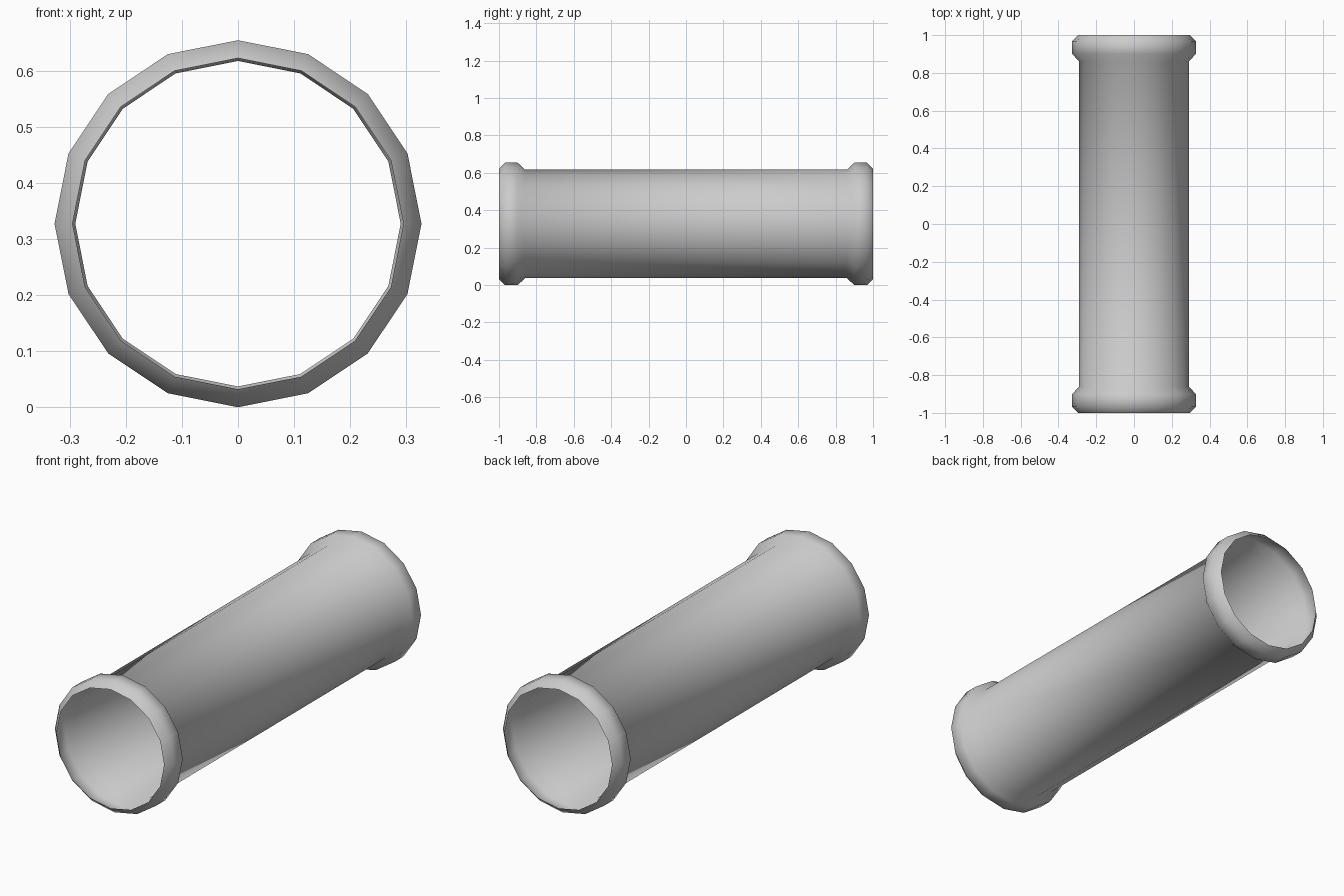
import bpy, bmesh, math

if "Cube" in bpy.data.objects:
    bpy.data.objects.remove(bpy.data.objects["Cube"])

SIDES = 16
CENTRE_Z = 0.327


def lathe_along_y(name, profile):
    """Open 16-sided shell from (y, radius) stations."""
    bm = bmesh.new()
    rings = []
    for y, r in profile:
        rings.append([bm.verts.new((r * math.sin(2 * math.pi * i / SIDES), y,
                                    CENTRE_Z + r * math.cos(2 * math.pi * i / SIDES)))
                      for i in range(SIDES)])
    for a, b in zip(rings, rings[1:]):
        for i in range(SIDES):
            j = (i + 1) % SIDES
            bm.faces.new((a[i], a[j], b[j], b[i]))
    bmesh.ops.recalc_face_normals(bm, faces=bm.faces)
    # normals must point away from the pipe axis
    f = max(bm.faces, key=lambda f: f.calc_center_median().z)
    if f.normal.z < 0:
        bmesh.ops.reverse_faces(bm, faces=bm.faces)
    for f in bm.faces:
        f.smooth = True
    mesh = bpy.data.meshes.new(name)
    bm.to_mesh(mesh)
    bm.free()
    obj = bpy.data.objects.new(name, mesh)
    bpy.context.collection.objects.link(obj)
    return obj


# Thin pipe with a rolled collar at each end
collar = [(-1.0, 0.295), (-0.968, 0.327), (-0.90, 0.327), (-0.86, 0.29)]
profile = collar + [(-y, r) for y, r in reversed(collar)]
lathe_along_y("pipe_with_collars", profile)
